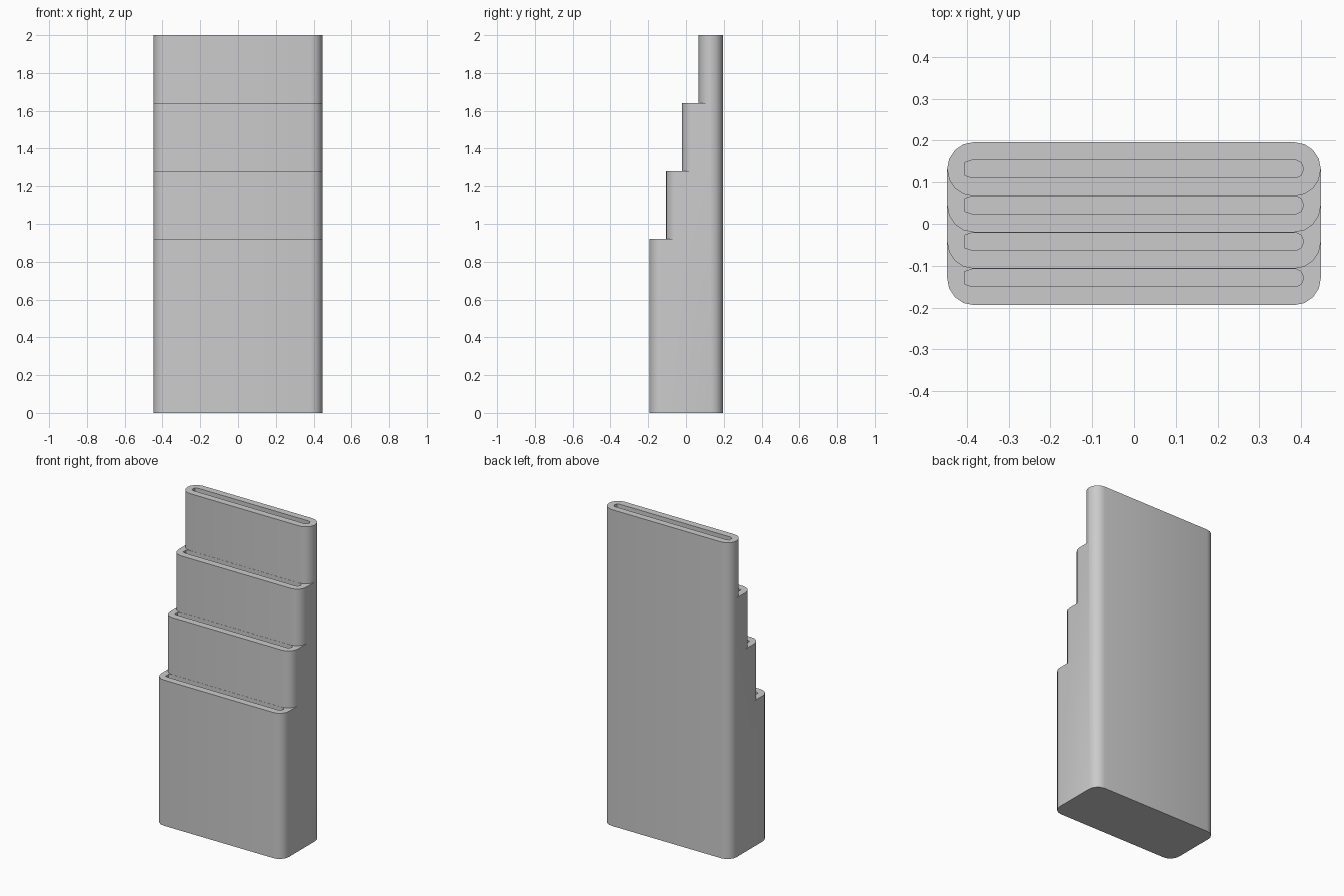
import bpy, bmesh
from math import sin, cos, pi

cube = bpy.data.objects.get("Cube")
if cube:
    bpy.data.objects.remove(cube, do_unlink=True)

HALF_W, BACK, R = 0.447, 0.196, 0.064
FRONTS = [-0.194, -0.107, -0.02, 0.067]   # front face of each tier
TOPS = [0.92, 1.28, 1.64, 2.0]            # top of each tier
FLOOR = 0.04

grey = bpy.data.materials.new("grey plastic")
grey.use_nodes = True
COLOUR = (0.6, 0.6, 0.6, 1)
grey.diffuse_color = COLOUR
grey.node_tree.nodes["Principled BSDF"].inputs["Base Color"].default_value = COLOUR


def prism(name, outline, z0, z1):
    """Extrude a closed xy outline from z0 to z1."""
    bm = bmesh.new()
    base = bm.faces.new([bm.verts.new((x, y, z0)) for x, y in outline])
    new = bmesh.ops.extrude_face_region(bm, geom=[base])["geom"]
    verts = [v for v in new if isinstance(v, bmesh.types.BMVert)]
    bmesh.ops.translate(bm, verts=verts, vec=(0, 0, z1 - z0))
    bmesh.ops.recalc_face_normals(bm, faces=bm.faces)
    mesh = bpy.data.meshes.new(name)
    bm.to_mesh(mesh)
    bm.free()
    mesh.materials.append(grey)
    obj = bpy.data.objects.new(name, mesh)
    bpy.context.collection.objects.link(obj)
    return obj


def arc(cx, cy, start, steps=4):
    """Quarter-circle corner, counter-clockwise from the start angle."""
    return [(cx + R * cos(start + pi / 2 * i / steps),
             cy + R * sin(start + pi / 2 * i / steps)) for i in range(steps + 1)]


def front_edge(y):
    """Rounded front of a tier, from its right side to its left side."""
    x = HALF_W - R
    return arc(-x, y + R, pi) + arc(x, y + R, 1.5 * pi)


def cut(target, cutter):
    cutter.hide_render = True
    mod = target.modifiers.new("cut", "BOOLEAN")
    mod.operation, mod.solver, mod.object = "DIFFERENCE", "EXACT", cutter
    bpy.context.view_layer.objects.active = target
    bpy.ops.object.modifier_apply(modifier=mod.name)
    bpy.data.objects.remove(cutter, do_unlink=True)


# Full-height rounded block
x = HALF_W - R
holder = prism("tiered_holder", front_edge(FRONTS[0])
               + arc(x, BACK - R, 0) + arc(-x, BACK - R, pi / 2), 0, TOPS[-1])

# Steps: remove everything in front of each higher tier
for y, z in zip(FRONTS[1:], TOPS):
    outline = [(-1, y + R)] + front_edge(y) + [(1, y + R), (1, -1), (-1, -1)]
    cut(holder, prism("step_cutter", outline, z, 2.2))

# Slots: blunt chamfered left end, rounded right end
for y in FRONTS:
    a, b = y + 0.044, y + 0.086
    mid = (a + b) / 2
    outline = [(-0.387, a), (0.388, a), (0.4, a + 0.006), (0.406, mid),
               (0.4, b - 0.006), (0.388, b), (-0.387, b),
               (-0.405, b - 0.006), (-0.405, a + 0.006)]
    cut(holder, prism("slot_cutter", outline, FLOOR, 2.2))

# Smooth corners, sharp rims
bpy.ops.object.select_all(action="DESELECT")
holder.select_set(True)
bpy.context.view_layer.objects.active = holder
bpy.ops.object.shade_smooth_by_angle(angle=pi / 6)
